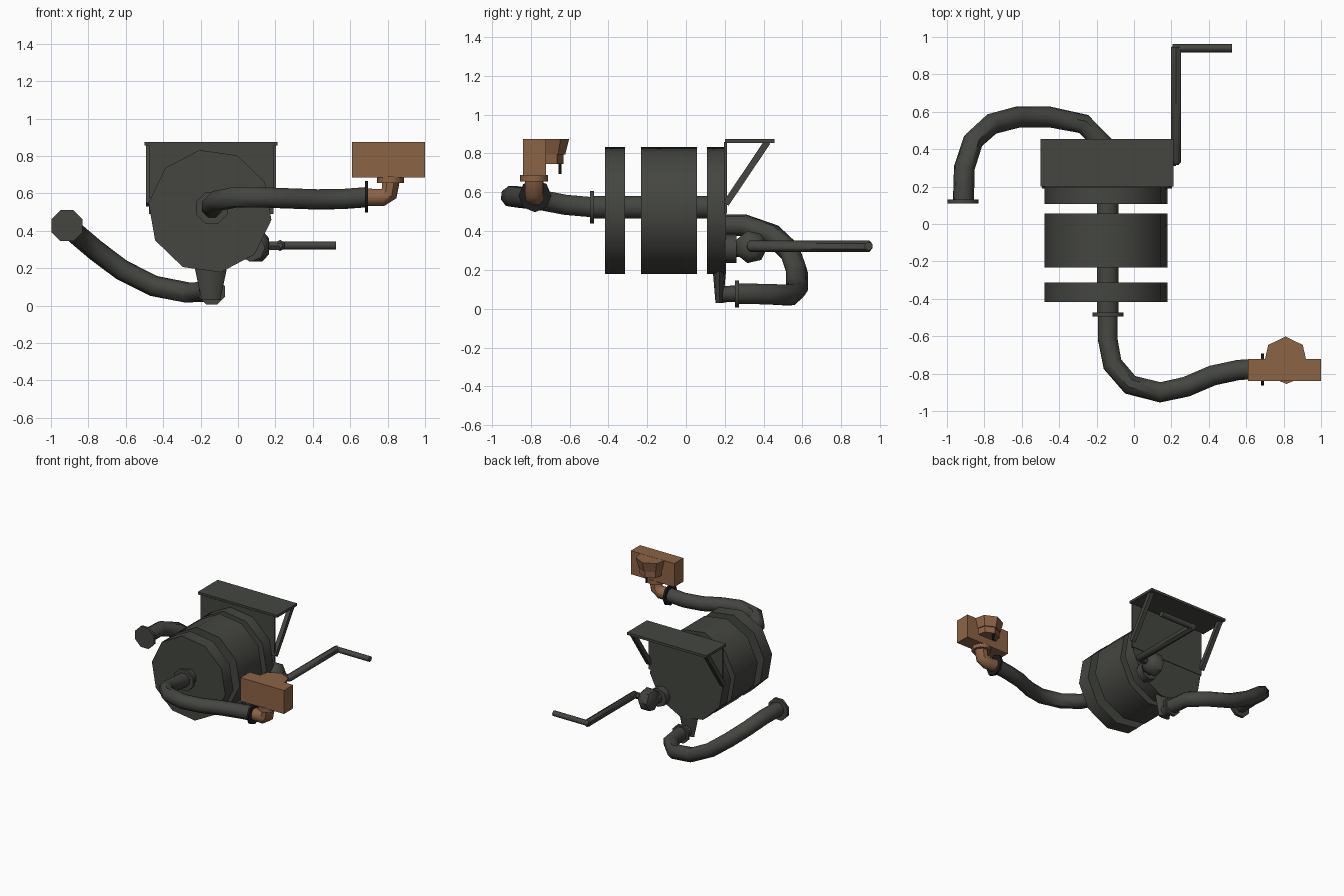
import bpy, bmesh, math
from mathutils import Vector, Matrix

if "Cube" in bpy.data.objects:
    bpy.data.objects.remove(bpy.data.objects["Cube"])


def material(name, rgb):
    m = bpy.data.materials.new(name)
    m.diffuse_color = (*rgb, 1)
    m.use_nodes = True
    m.node_tree.nodes["Principled BSDF"].inputs["Base Color"].default_value = m.diffuse_color
    return m


IRON = material("dark iron", (0.058, 0.061, 0.052))
COPPER = material("copper", (0.26, 0.125, 0.06))
BLACK = material("black", (0.012, 0.012, 0.012))


def finish(name, bm, mat, smooth=True):
    bmesh.ops.recalc_face_normals(bm, faces=bm.faces[:])
    me = bpy.data.meshes.new(name)
    bm.to_mesh(me)
    bm.free()
    me.materials.append(mat)
    ob = bpy.data.objects.new(name, me)
    bpy.context.scene.collection.objects.link(ob)
    if smooth:
        bpy.ops.object.select_all(action='DESELECT')
        ob.select_set(True)
        bpy.context.view_layer.objects.active = ob
        bpy.ops.object.shade_smooth_by_angle(angle=math.radians(46))
    return ob


def box(name, lo, hi, mat=IRON):
    lo, hi = Vector(lo), Vector(hi)
    bm = bmesh.new()
    bmesh.ops.create_cube(bm, size=1)
    bmesh.ops.transform(bm, verts=bm.verts[:], matrix=Matrix.Translation((lo + hi) / 2)
                        @ Matrix.Diagonal((*(hi - lo), 1)))
    return finish(name, bm, mat, False)


def tube(name, points, radius, sides=8, mat=IRON, turn=0.0):
    """Capped sweep along a path; radius is a number or one per point."""
    pts = [Vector(p) for p in points]
    radii = radius if isinstance(radius, list) else [radius] * len(pts)
    bm = bmesh.new()
    rings, side = [], None
    for i, p in enumerate(pts):
        t = ((pts[min(i + 1, len(pts) - 1)] - p).normalized()
             + (p - pts[max(i - 1, 0)]).normalized()).normalized()
        if side is None:
            side = Vector((1, 0, 0)) if abs(t.x) < 0.8 else Vector((0, 1, 0))
        side = (side - t * side.dot(t)).normalized()
        up = t.cross(side)
        ring = []
        for k in range(sides):
            a = turn + math.tau * k / sides
            ring.append(bm.verts.new(p + (side * math.cos(a) + up * math.sin(a)) * radii[i]))
        rings.append(ring)
    for r0, r1 in zip(rings, rings[1:]):
        for k in range(sides):
            n = (k + 1) % sides
            bm.faces.new((r0[k], r0[n], r1[n], r1[k]))
    bm.faces.new(rings[0])
    bm.faces.new(rings[-1])
    return finish(name, bm, mat)


CX, CZ = -0.15, 0.505
AX, AZ = -0.14, 0.523

# Three ten-sided drums on one axle
for name, y0, y1 in (("front_drum", -0.418, -0.314), ("middle_drum", -0.232, 0.057),
                     ("rear_drum", 0.108, 0.206)):
    # sweeping along +y measures the angle towards -z
    tube(name, [(CX, y0, CZ), (CX, y1, CZ)], 0.332, 10, turn=math.radians(-28))
tube("axle", [(AX, -0.48, AZ), (AX, 0.12, AZ)], 0.062, turn=math.pi / 8)

# Shelf at the back with upright plate and two slanting braces
box("shelf", (-0.50, 0.20, 0.855), (0.21, 0.455, 0.875))
box("shelf_back_plate", (-0.475, 0.196, 0.49), (0.19, 0.21, 0.86))
for name, x in (("left_brace", -0.475), ("right_brace", 0.185)):
    tube(name, [(x, 0.205, 0.54), (x, 0.42, 0.86)], 0.024, 4, turn=math.pi / 4)

# Crank with hub, shaft, arm and handle
tube("crank_flange", [(0.07, 0.20, 0.31), (0.07, 0.26, 0.31)], 0.075)
tube("crank_neck", [(0.075, 0.25, 0.31), (0.085, 0.34, 0.315)], 0.045)
tube("crank_hub", [(0.04, 0.335, 0.318), (0.06, 0.335, 0.318), (0.13, 0.335, 0.318),
                   (0.165, 0.335, 0.318)], [0.05, 0.085, 0.085, 0.045], 7)
tube("crank_shaft", [(0.14, 0.335, 0.32), (0.225, 0.335, 0.32)], 0.025, 6)
tube("crank_arm", [(0.225, 0.315, 0.322), (0.225, 0.33, 0.322), (0.225, 0.945, 0.322),
                   (0.225, 0.962, 0.322)], [0.015, 0.03, 0.03, 0.008], 6,
     turn=math.pi / 6)
tube("crank_handle", [(0.205, 0.94, 0.322), (0.525, 0.94, 0.322)], 0.022, 8)

# Front pipe bending right
tube("front_flange", [(AX, -0.495, AZ), (AX, -0.474, AZ)], 0.09, turn=math.pi / 8)
tube("front_pipe", [(AX, -0.48, AZ), (AX, -0.62, 0.535), (-0.115, -0.75, 0.56),
                    (-0.02, -0.86, 0.578), (0.14, -0.90, 0.578), (0.28, -0.87, 0.573),
                    (0.42, -0.81, 0.568), (0.56, -0.78, 0.57), (0.69, -0.775, 0.58)],
     0.056, turn=math.pi / 8)
tube("pipe_end_ring", [(0.680, -0.778, 0.582), (0.696, -0.778, 0.582)], 0.085, mat=BLACK)

# Copper tap: elbow, collar, box, bowl and pin
tube("copper_elbow", [(0.69, -0.778, 0.58), (0.77, -0.78, 0.578), (0.808, -0.782, 0.60),
                      (0.818, -0.782, 0.67)], 0.05, mat=COPPER, turn=math.pi / 8)
tube("copper_collar", [(0.815, -0.783, 0.655), (0.815, -0.783, 0.69)], 0.072, mat=COPPER)
box("copper_box", (0.61, -0.84, 0.685), (1.0, -0.722, 0.875), COPPER)
tube("copper_bowl", [(0.81, -0.72, 0.795), (0.81, -0.72, 0.874)], [0.098, 0.118], 7, COPPER,
     turn=math.pi / 2)
tube("copper_bowl_foot", [(0.81, -0.72, 0.745), (0.81, -0.72, 0.80)], 0.09, 7, COPPER,
     turn=math.pi / 2)
tube("copper_pin", [(0.81, -0.65, 0.695), (0.81, -0.65, 0.76)], 0.009, 6, BLACK)

# Outlet under the rear drum: tapered neck, flange and hose
bm = bmesh.new()
bmesh.ops.create_cone(bm, cap_ends=True, segments=8, radius1=0.05, radius2=0.088, depth=0.18)
bmesh.ops.transform(bm, verts=bm.verts[:], matrix=Matrix.Translation((-0.145, 0.172, 0.12))
                    @ Matrix.Diagonal((1, 0.4, 1, 1)))
finish("outlet_neck", bm, IRON)
tube("outlet_elbow", [(-0.145, 0.158, 0.073), (-0.142, 0.26, 0.078)], 0.042)
tube("outlet_flange", [(-0.14, 0.252, 0.075), (-0.14, 0.274, 0.075)], 0.075,
     turn=math.pi / 8)
tube("outlet_hose", [(-0.14, 0.265, 0.078), (-0.155, 0.42, 0.075), (-0.27, 0.535, 0.07),
                     (-0.45, 0.572, 0.105), (-0.62, 0.572, 0.19), (-0.76, 0.535, 0.295),
                     (-0.86, 0.445, 0.38), (-0.907, 0.30, 0.43), (-0.912, 0.12, 0.43)],
     0.057, turn=math.pi / 8)
tube("hose_end_flange", [(-0.914, 0.11, 0.428), (-0.914, 0.131, 0.428)], 0.09,
     turn=math.pi / 8)
